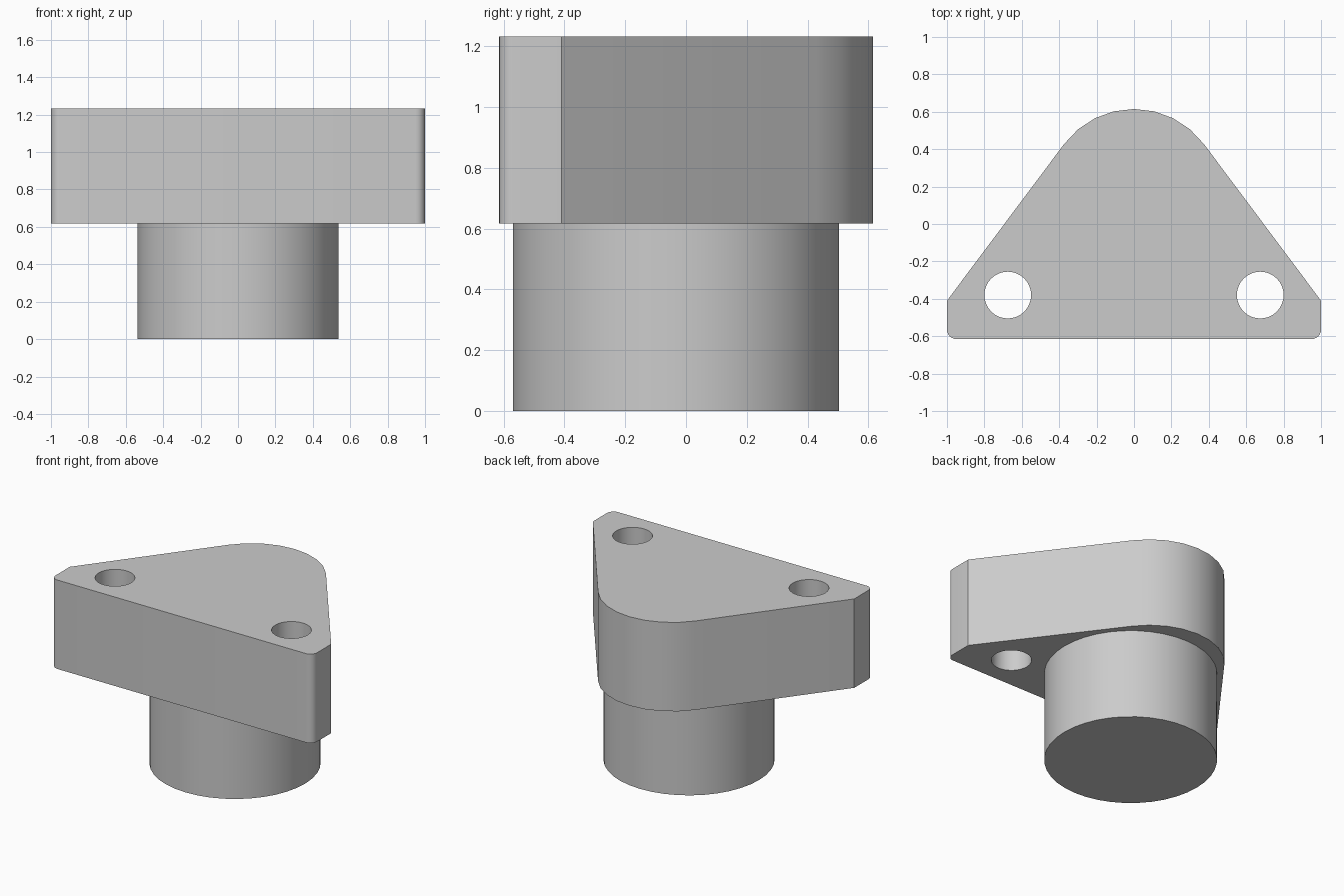
import bpy, bmesh, math
from mathutils import Vector

cube = bpy.data.objects.get("Cube")
if cube:
    bpy.data.objects.remove(cube, do_unlink=True)

GREY = (0.6, 0.6, 0.6, 1.0)
mat = bpy.data.materials.new("plain grey")
mat.use_nodes = True
mat.diffuse_color = GREY
mat.node_tree.nodes["Principled BSDF"].inputs["Base Color"].default_value = GREY


def arc(cx, cy, r, start, end, steps):
    """Points along an arc, angles in degrees, both ends included."""
    angles = [math.radians(start + (end - start) * i / steps) for i in range(steps + 1)]
    return [(cx + r * math.cos(a), cy + r * math.sin(a)) for a in angles]


def circle(cx, cy, r, steps):
    return arc(cx, cy, r, 0, 360, steps)[:-1]


def extrude_profile(name, loops, bottom, top):
    """Fill an outline (with optional hole loops) and extrude it upward."""
    bm = bmesh.new()
    edges = []
    for loop in loops:
        verts = [bm.verts.new((x, y, bottom)) for x, y in loop]
        edges += [bm.edges.new((v, verts[i - 1])) for i, v in enumerate(verts)]
    if len(loops) == 1:
        bm.faces.new(verts)
    else:
        bmesh.ops.triangle_fill(bm, edges=edges, use_beauty=True, normal=Vector((0, 0, 1)))
    new = bmesh.ops.extrude_face_region(bm, geom=bm.faces[:], use_keep_orig=True)["geom"]
    bmesh.ops.translate(bm, vec=(0, 0, top - bottom),
                        verts=[g for g in new if isinstance(g, bmesh.types.BMVert)])
    bmesh.ops.recalc_face_normals(bm, faces=bm.faces[:])
    mesh = bpy.data.meshes.new(name)
    bm.to_mesh(mesh)
    bm.free()
    mesh.materials.append(mat)
    obj = bpy.data.objects.new(name, mesh)
    bpy.context.collection.objects.link(obj)
    bpy.ops.object.select_all(action='DESELECT')
    obj.select_set(True)
    bpy.context.view_layer.objects.active = obj
    bpy.ops.object.shade_smooth_by_angle(angle=math.radians(30))
    return obj


# Triangular plate: rounded front corners, short straight sides, wide round nose
outline = arc(0.95, -0.565, 0.05, -90, 0, 6)
outline += [(1.0, -0.41)]
outline += arc(0, 0.149, 0.466, 36.7, 143.3, 8)
outline += [(-1.0, -0.41)]
outline += arc(-0.95, -0.565, 0.05, 180, 270, 6)
holes = [circle(side * 0.675, -0.38, 0.125, 32) for side in (1, -1)]
extrude_profile("mounting_plate", [outline] + holes, 0.617, 1.232)

# Round boss under the plate
extrude_profile("round_boss", [circle(0, -0.033, 0.537, 40)], 0.0, 0.617)
